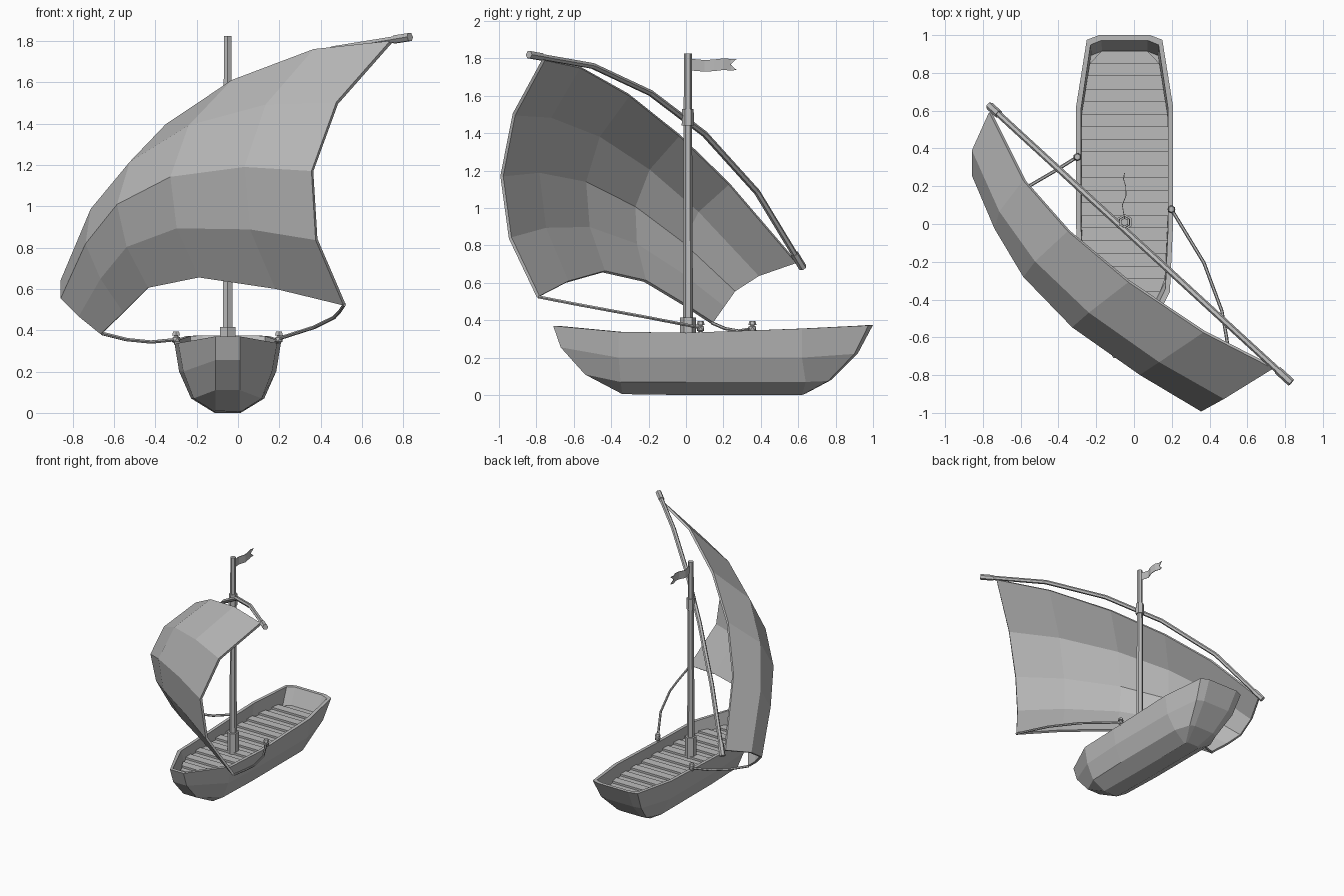
import bpy, bmesh
from mathutils import Vector

cube = bpy.data.objects.get("Cube")
if cube:
    bpy.data.objects.remove(cube, do_unlink=True)

grey = bpy.data.materials.new("plain grey")
grey.use_nodes = True
COLOUR = (0.5, 0.5, 0.5, 1)
grey.diffuse_color = COLOUR
grey.node_tree.nodes["Principled BSDF"].inputs["Base Color"].default_value = COLOUR

CX = -0.05          # centre line of the boat
MAST_Y = 0.01
DECK = 0.25


def finish(name, bm):
    """Turn a bmesh into a named, flat shaded object."""
    bmesh.ops.recalc_face_normals(bm, faces=bm.faces)
    mesh = bpy.data.meshes.new(name)
    bm.to_mesh(mesh)
    bm.free()
    mesh.materials.append(grey)
    obj = bpy.data.objects.new(name, mesh)
    bpy.context.collection.objects.link(obj)
    return obj


def loft(name, rings):
    """Skin closed rings of equal length and cap both ends."""
    bm = bmesh.new()
    loops = [[bm.verts.new(p) for p in ring] for ring in rings]
    for a, b in zip(loops, loops[1:]):
        for i in range(len(a)):
            j = (i + 1) % len(a)
            bm.faces.new((a[i], a[j], b[j], b[i]))
    bm.faces.new(loops[0])
    bm.faces.new(loops[-1])
    return finish(name, bm)


def tube(name, points, radius):
    """Six sided tube along a path."""
    curve = bpy.data.curves.new(name, "CURVE")
    curve.dimensions = "3D"
    curve.bevel_depth = radius
    curve.bevel_resolution = 1
    curve.use_fill_caps = True
    spline = curve.splines.new("POLY")
    spline.use_smooth = False
    spline.points.add(len(points) - 1)
    for sp, p in zip(spline.points, points):
        sp.co = (*p, 1)
    obj = bpy.data.objects.new(name, curve)
    bpy.context.collection.objects.link(obj)
    bpy.ops.object.select_all(action="DESELECT")
    bpy.context.view_layer.objects.active = obj
    obj.select_set(True)
    bpy.ops.object.convert(target="MESH")
    obj = bpy.context.view_layer.objects.active
    obj.data.materials.clear()
    obj.data.materials.append(grey)
    return obj


def post(name, x, y, z0, z1, r0, r1):
    """Upright six sided cone or cylinder."""
    bm = bmesh.new()
    bmesh.ops.create_cone(bm, cap_ends=True, segments=6, radius1=r0, radius2=r1, depth=z1 - z0)
    bmesh.ops.translate(bm, vec=(x, y, (z0 + z1) / 2), verts=bm.verts)
    return finish(name, bm)


def grid(name, rows, thickness):
    """Thin sheet through rows of points."""
    bm = bmesh.new()
    vs = [[bm.verts.new(p) for p in row] for row in rows]
    for a, b in zip(vs, vs[1:]):
        for i in range(len(a) - 1):
            bm.faces.new((a[i], a[i + 1], b[i + 1], b[i]))
    obj = finish(name, bm)
    mod = obj.modifiers.new("thickness", "SOLIDIFY")
    mod.thickness = thickness
    mod.offset = 0
    return obj


# Hull: half outlines (half width, y, z) from bow to stern, keel upwards
keel = [(.06, -.35, .01), (.063, -.34, .005), (.063, 0, 0), (.063, .62, 0), (.06, .63, .005), (.05, .64, .008)]
bilge = [(.06, -.54, .11), (.165, -.35, .07), (.177, 0, .07), (.177, .64, .07), (.13, .76, .075), (.09, .775, .08)]
side = [(.06, -.67, .255), (.215, -.36, .2), (.235, 0, .2), (.235, .62, .2), (.18, .9, .22), (.12, .92, .225)]
rail = [(.06, -.71, .37), (.24, -.36, .338), (.257, 0, .333), (.257, .62, .355), (.2, .975, .372), (.135, 1, .375)]
MID_Y = 0.145


def inset(outline, fx, fy, z=None):
    return [(w * fx, MID_Y + (y - MID_Y) * fy, h if z is None else z) for w, y, h in outline]


def mirrored(half):
    return [(CX + w, y, z) for w, y, z in half] + [(CX - w, y, z) for w, y, z in reversed(half)]


inner = inset(rail, .9, .968)
floor = inset(rail, .89, .9, DECK - .02)
loft("hull", [mirrored(o) for o in (keel, bilge, side, rail, inner, floor)])


# Deck planks, alternately raised, trimmed to the hull
def floor_width(y):
    for (w0, y0, _), (w1, y1, _) in zip(floor, floor[1:]):
        if y0 <= y <= y1:
            return w0 + (w1 - w0) * (y - y0) / (y1 - y0)
    return floor[-1][0]


PITCH = 0.067
y = floor[0][1]
count = 0
while y + PITCH < floor[-1][1] + .01:
    top = DECK + .016 * (count % 2)
    a, b = floor_width(y), floor_width(y + PITCH)
    base = [(CX - a, y), (CX + a, y), (CX + b, y + PITCH), (CX - b, y + PITCH)]
    loft("deck_plank", [[(px, py, z) for px, py in base] for z in (DECK - .02, top)])
    y += PITCH
    count += 1

# Mast with its foot block and collar
post("mast", CX, MAST_Y, DECK, 1.825, .028, .021)
post("mast_foot", CX, MAST_Y, DECK - .01, .415, .043, .043)
post("mast_collar", CX, MAST_Y, 1.44, 1.53, .033, .031)

# Pennant with a swallow tail, waving slightly sideways
pennant = []
for k, (py, wave) in enumerate(zip((.03, .1, .15, .2, .24), (0, -.012, .008, .006, -.006))):
    lift = (0, -.006, -.003, .003, 0)[k]
    pennant.append([(CX + wave, py, z + lift) for z in (1.735, 1.765, 1.797)])
pennant.append([(CX, .27, 1.738), (CX - .005, .238, 1.767), (CX, .27, 1.797)])
grid("pennant", pennant, .004)

# Curved yard, straight in plan, with thicker ends
yard = [Vector((-.083 - 1.09 * py, py, z)) for py, z in
        ((-.84, 1.82), (-.5, 1.76), (-.19, 1.615), (.1, 1.395), (.38, 1.085), (.625, .68))]
tube("yard", yard, .017)
for end, nxt in ((yard[0], yard[1]), (yard[-1], yard[-2])):
    tube("yard_end", [end, end + (nxt - end).normalized() * .1], .022)

# Sail: blended between its four edges
head = [(-.76, .59, .71), (-.58, .23, 1.13), (-.345, -.037, 1.39), (-.025, -.305, 1.605), (.37, -.57, 1.755), (.74, -.76, 1.795)]
foot = [(-.66, .14, .385), (-.55, -.02, .49), (-.43, -.22, .61), (-.185, -.44, .66), (.185, -.635, .605), (.515, -.79, .525)]
luff = [head[0], (-.85, .39, .64), (-.85, .26, .555), (-.765, .2, .47), foot[0]]
leech = [head[-1], (.48, -.92, 1.5), (.36, -.985, 1.17), (.38, -.94, .84), foot[-1]]
head, foot, luff, leech = ([Vector(p) for p in edge] for edge in (head, foot, luff, leech))
rows = []
for j in range(len(luff)):
    v = j / (len(luff) - 1)
    row = []
    for i in range(len(head)):
        u = i / (len(head) - 1)
        across = luff[j].lerp(leech[j], u)
        down = head[i].lerp(foot[i], v)
        corners = head[0].lerp(head[-1], u).lerp(foot[0].lerp(foot[-1], u), v)
        row.append(across + down - corners)
    rows.append(row)
grid("sail", rows, .018)

# Rail posts with the two sheets tied to them
posts = {"right": (-.3, .355), "left": (.198, .078)}
for label, (px, py) in posts.items():
    post(label + "_rail_post", px, py, .33, .385, .01, .01)
    post(label + "_post_cap", px, py, .375, .395, .022, .016)
    bm = bmesh.new()
    bmesh.ops.create_icosphere(bm, subdivisions=1, radius=.023)
    bmesh.ops.translate(bm, vec=(px, py, .355), verts=bm.verts)
    finish(label + "_rope_knot", bm)
tube("right_sheet", [foot[0], (-.54, .21, .355), (-.42, .28, .343), (*posts["right"], .355)], .009)
tube("left_sheet", [foot[-1], (.49, -.6, .488), (.465, -.46, .462), (.37, -.205, .415), (*posts["left"], .36)], .009)
